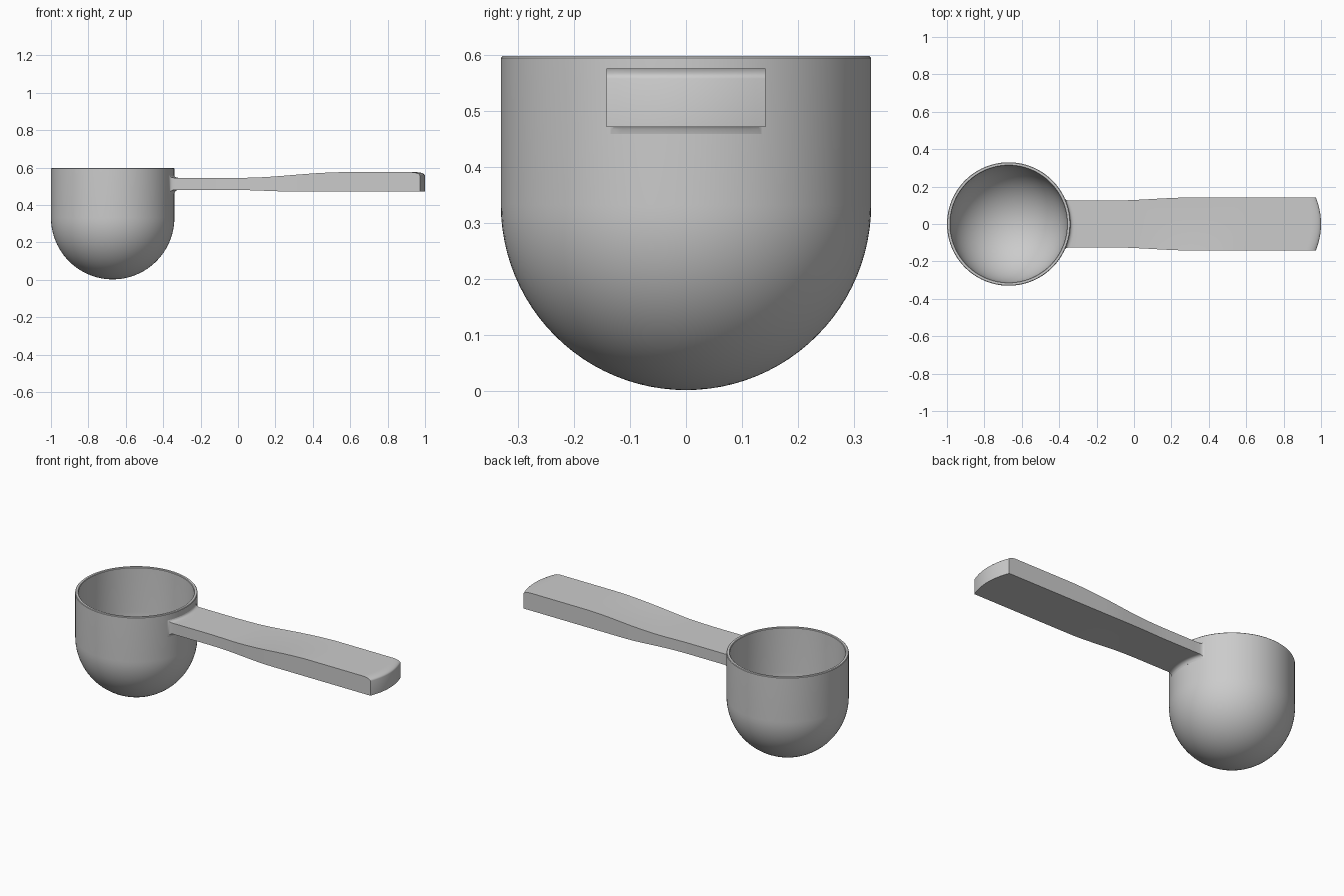
import bpy, bmesh, math

if "Cube" in bpy.data.objects:
    bpy.data.objects.remove(bpy.data.objects["Cube"])

CX, R, RI, H = -0.67, 0.33, 0.312, 0.597


def finish(bm, name, angle):
    bmesh.ops.recalc_face_normals(bm, faces=bm.faces)
    me = bpy.data.meshes.new(name)
    bm.to_mesh(me)
    bm.free()
    ob = bpy.data.objects.new(name, me)
    bpy.context.collection.objects.link(ob)
    bpy.ops.object.select_all(action='DESELECT')
    ob.select_set(True)
    bpy.context.view_layer.objects.active = ob
    bpy.ops.object.shade_smooth_by_angle(angle=math.radians(angle))
    return ob


# scoop cup: lathed shell with hemispherical bottom
def bowl_arc(r, zc, n=24):
    return [(r * math.sin(math.pi / 2 * i / n), zc - r * math.cos(math.pi / 2 * i / n))
            for i in range(n + 1)]


b = 0.003
profile = bowl_arc(R, R + 0.002) + [(R, H - b), (R - b, H), (RI + b, H), (RI, H - b)]
profile += bowl_arc(RI, R + 0.002)[::-1]
bm = bmesh.new()
verts = [bm.verts.new((r, 0, z)) for r, z in profile]
edges = [bm.edges.new(p) for p in zip(verts, verts[1:])]
bmesh.ops.spin(bm, geom=verts + edges, cent=(0, 0, 0), axis=(0, 0, 1),
               angle=2 * math.pi, steps=96)
bmesh.ops.remove_doubles(bm, verts=bm.verts, dist=1e-5)
cup = finish(bm, "scoop_cup", 35)
cup.location.x = CX


# handle: lofted sections following the cup wall at one end and an arc at the other
def ease(x, x0, x1, a, c):
    t = min(max((x - x0) / (x1 - x0), 0), 1)
    return a + (c - a) * t * t * (3 - 2 * t)


FIL, TIP = 0.022, 0.05
stations = [("root", d) for d in (-0.01, 0, 0.002, 0.005, 0.009, 0.014)]
stations += [("mid", i / 40) for i in range(41)]
stations += [("tip", e) for e in (0.04, 0.03, 0.02, 0.012, 0.006, 0.002, 0)]


def place(kind, p, y, v):
    start = CX + math.sqrt(R * R - y * y)
    end = 1.0 - 0.028 * v * v
    if kind == "root":
        return start + p
    if kind == "tip":
        return end - p
    return (start + FIL) * (1 - p) + (end - TIP) * p


N = 16
bm = bmesh.new()
rings = []
for kind, p in stations:
    x = place(kind, p, 0, 0)
    d = min(max(x - (CX + R), 0), FIL)
    flare = FIL - math.sqrt(FIL ** 2 - (FIL - d) ** 2)
    e = min(1.0 - x, TIP)
    drop = 0.018 * (1 - math.sqrt(max(0, 1 - (1 - e / TIP) ** 2)))
    top = ease(x, 0.05, 0.6, 0.545, 0.575) + 0.6 * flare - drop
    bottom = ease(x, 0.0, 0.35, 0.48, 0.471) - flare
    half = ease(x, -0.1, 0.35, 0.125, 0.142) + 0.45 * flare
    cols = [-1 + 2 * i / N for i in range(N + 1)]
    ring = [bm.verts.new((place(kind, p, half * v, v), half * v, top)) for v in cols]
    ring += [bm.verts.new((place(kind, p, half * v, v), half * v, bottom)) for v in cols[::-1]]
    rings.append(ring)
M = len(rings[0])
for r0, r1 in zip(rings, rings[1:]):
    for i in range(M):
        j = (i + 1) % M
        bm.faces.new((r0[i], r0[j], r1[j], r1[i]))
for ring in (rings[0], rings[-1]):
    for i in range(N):
        bm.faces.new((ring[i], ring[i + 1], ring[M - 2 - i], ring[M - 1 - i]))
finish(bm, "handle", 35)
